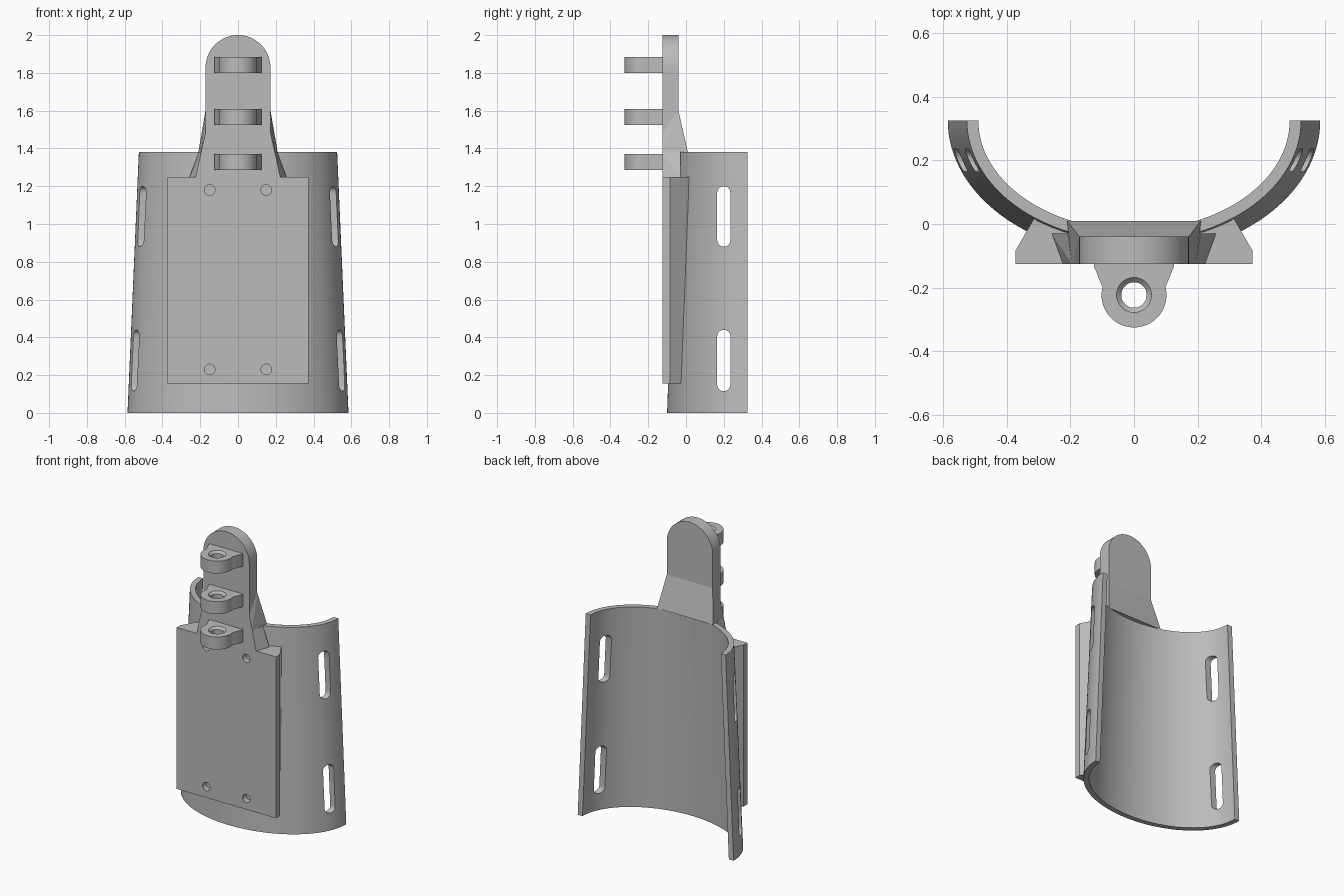
import bpy, bmesh, math
from mathutils import Vector, Matrix

if "Cube" in bpy.data.objects:
    bpy.data.objects.remove(bpy.data.objects["Cube"])

grey = bpy.data.materials.new("plain grey")
grey.use_nodes = True
colour = (0.5, 0.5, 0.5, 1)
grey.diffuse_color = colour
grey.node_tree.nodes["Principled BSDF"].inputs["Base Color"].default_value = colour

HEIGHT, BACK, WALL = 1.38, 0.325, 0.036


def finish(name, bm):
    bmesh.ops.recalc_face_normals(bm, faces=bm.faces)
    mesh = bpy.data.meshes.new(name)
    bm.to_mesh(mesh)
    bm.free()
    mesh.materials.append(grey)
    ob = bpy.data.objects.new(name, mesh)
    bpy.context.collection.objects.link(ob)
    return ob


def loft(name, lower, upper):
    """Solid between two matching closed rings of points."""
    bm = bmesh.new()
    a = [bm.verts.new(p) for p in lower]
    b = [bm.verts.new(p) for p in upper]
    n = len(a)
    for i in range(n):
        j = (i + 1) % n
        bm.faces.new((a[i], a[j], b[j], b[i]))
    bm.faces.new(a[::-1])
    bm.faces.new(b)
    return finish(name, bm)


def hull(name, half):
    """Convex solid from points mirrored across x."""
    bm = bmesh.new()
    for x, y, z in half:
        bm.verts.new((x, y, z))
        bm.verts.new((-x, y, z))
    bmesh.ops.convex_hull(bm, input=bm.verts)
    return finish(name, bm)


def rod(r1, r2, depth, matrix):
    bm = bmesh.new()
    bmesh.ops.create_cone(bm, cap_ends=True, segments=40, radius1=r1,
                          radius2=r2, depth=depth, matrix=matrix)
    return finish("cutter", bm)


def cut(ob, cutters):
    for c in cutters:
        c.hide_render = True
        mod = ob.modifiers.new("cut", 'BOOLEAN')
        mod.object, mod.solver = c, 'EXACT'
        bpy.context.view_layer.objects.active = ob
        bpy.ops.object.modifier_apply(modifier=mod.name)
        bpy.data.objects.remove(c)


def smooth(ob):
    bpy.ops.object.select_all(action='DESELECT')
    ob.select_set(True)
    bpy.context.view_layer.objects.active = ob
    bpy.ops.object.shade_smooth_by_angle(angle=math.radians(25))


def axes(z, inset=0):
    """Half width and depth of the tapering shell at a height."""
    t = z / HEIGHT
    return 0.585 - 0.06 * t - inset, 0.425 - 0.045 * t - inset


# Tapered half-round shell
def shell_ring(z, n=64):
    pts = []
    for inset, order in ((0, range(n + 1)), (WALL, range(n, -1, -1))):
        a, b = axes(z, inset)
        for i in order:
            t = math.pi * i / n
            pts.append((a * math.cos(t), BACK - b * math.sin(t), z))
    return pts


shell = loft("curved_shell", shell_ring(0), shell_ring(HEIGHT))


# Strap slots through both side walls
def slot(low, high, r=0.035, y=0.2):
    ring = []
    for centre, start in ((high - r, 0), (low + r, math.pi)):
        for i in range(13):
            t = start + math.pi * i / 12
            ring.append((y + r * math.cos(t), centre + r * math.sin(t)))
    return loft("cutter", [(-1, *p) for p in ring], [(1, *p) for p in ring])


cut(shell, [slot(0.115, 0.44), slot(0.88, 1.2)])
smooth(shell)


# Mounting block, its back buried in the shell wall
def block_ring(z, n=24):
    a, b = axes(z, 0.01)
    ring = [(-0.373, -0.085, z), (-0.373, -0.125, z),
            (0.373, -0.125, z), (0.373, -0.085, z)]
    for i in range(n + 1):
        x = 0.31 * (1 - 2 * i / n)
        ring.append((x, BACK - b * math.sqrt(1 - (x / a) ** 2), z))
    return ring


block = loft("mounting_block", block_ring(0.155), block_ring(1.25))
turn = Matrix.Rotation(math.pi / 2, 4, 'X')
cut(block, [rod(0.028, 0.028, 0.08, Matrix.Translation((x, -0.125, z)) @ turn)
            for x in (-0.15, 0.15) for z in (0.23, 1.18)])
smooth(block)

# Round-topped tongue
R, TOP = 0.172, 1.828
outline = [(-R, 1.3), (R, 1.3)]
outline += [(R * math.cos(math.pi * i / 40), TOP + R * math.sin(math.pi * i / 40))
            for i in range(41)]
tongue = loft("tongue", [(x, -0.125, z) for x, z in outline],
              [(x, -0.04, z) for x, z in outline])
smooth(tongue)

# Flared foot joining the tongue to the shell
hull("upper_flare", [(0.195, -0.125, HEIGHT), (0.21, 0.01, HEIGHT),
                     (R, -0.125, 1.48), (R, -0.04, 1.6)])
hull("lower_flare", [(0.225, -0.125, 1.24), (0.26, -0.03, 1.24),
                     (0.195, -0.125, HEIGHT), (0.208, -0.03, HEIGHT)])

# Three hinge lugs with countersunk holes
CY, LR = -0.223, 0.102
tilt = math.radians(14)
lug_ring = [(0.125, -0.12), (0.125, -0.135)]
for i in range(33):
    t = tilt - (math.pi + 2 * tilt) * i / 32
    lug_ring.append((LR * math.cos(t), CY + LR * math.sin(t)))
lug_ring += [(-0.125, -0.135), (-0.125, -0.12)]
for place, z in (("lower", 1.285), ("middle", 1.525), ("upper", 1.8)):
    top = z + 0.085
    lug = loft(place + "_lug", [(*p, z) for p in lug_ring],
               [(*p, top) for p in lug_ring])
    cut(lug, [rod(0.04, 0.04, 0.3, Matrix.Translation((0, CY, z))),
              rod(0.035, 0.075, 0.04, Matrix.Translation((0, CY, top)))])
    smooth(lug)
